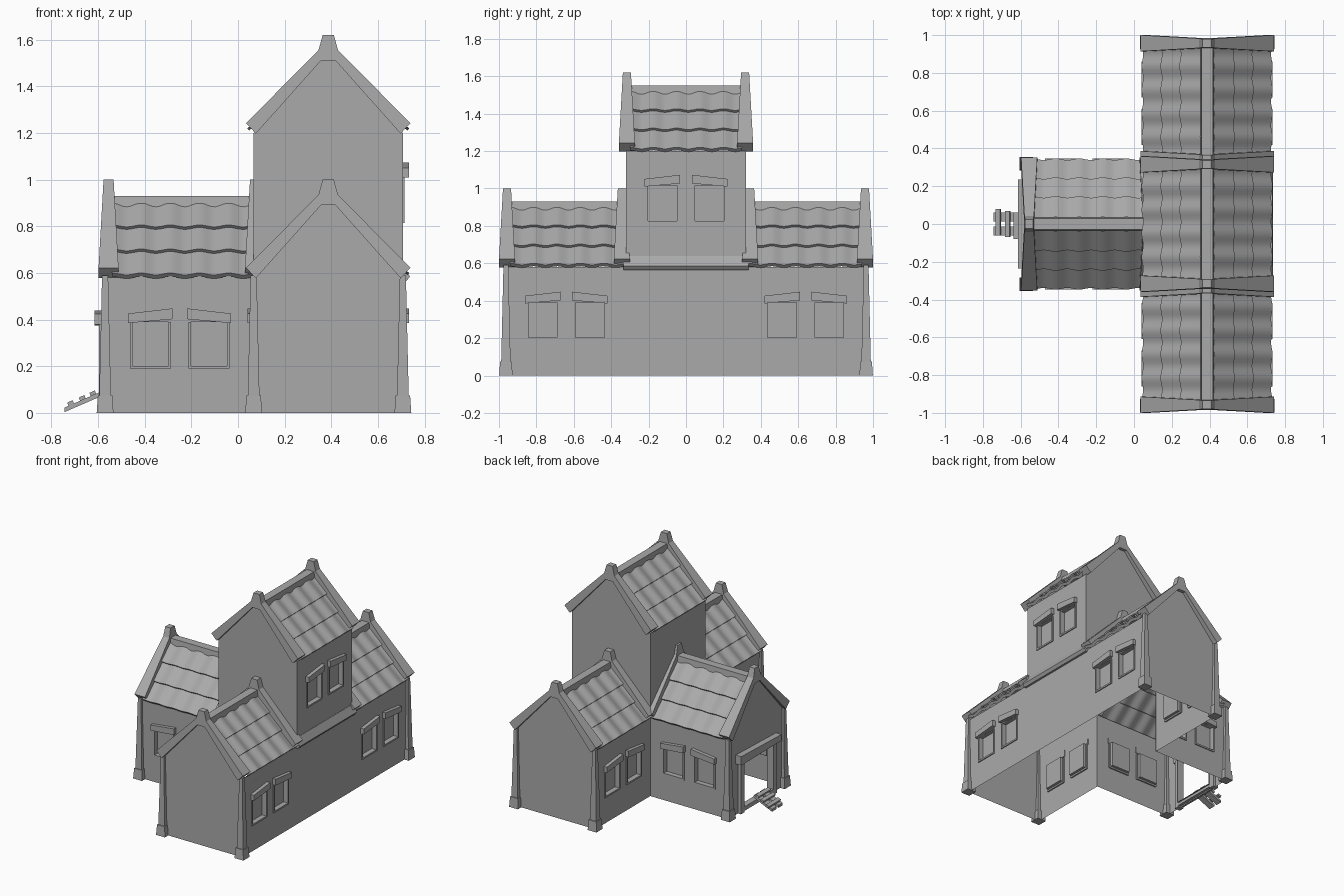
import bpy
import bmesh
from math import cos, pi, radians
from mathutils import Matrix, Vector

cube = bpy.data.objects.get("Cube")
if cube:
    bpy.data.objects.remove(cube, do_unlink=True)

stone = bpy.data.materials.new("plain_grey")
stone.use_nodes = True
GREY = (0.4, 0.4, 0.4, 1)
stone.diffuse_color = GREY
stone.node_tree.nodes["Principled BSDF"].inputs["Base Color"].default_value = GREY

HALF = 0.32      # half width of every block
EAVE = 0.58      # height of a wall
END = 0.96       # gable ends of the long block
LONG_X = 0.387   # ridge of the long block
WING_X = -0.57   # door wall
LIFT = 0.62      # extra height of the tower


def place(x, y, yaw=0, z=0):
    """Local x runs along the part, local -y points outward."""
    return Matrix.Translation((x, y, z)) @ Matrix.Rotation(radians(yaw), 4, "Z")


def finish(name, bm, matrix, fix=True, smooth=False):
    if fix:
        bmesh.ops.recalc_face_normals(bm, faces=bm.faces)
    mesh = bpy.data.meshes.new(name)
    bm.to_mesh(mesh)
    bm.free()
    mesh.materials.append(stone)
    obj = bpy.data.objects.new(name, mesh)
    bpy.context.collection.objects.link(obj)
    obj.matrix_world = matrix
    if smooth:
        bpy.ops.object.select_all(action="DESELECT")
        obj.select_set(True)
        bpy.context.view_layer.objects.active = obj
        bpy.ops.object.shade_smooth_by_angle(angle=radians(35))
    return obj


def prism(name, outline, y0, y1, matrix, taper=None):
    """Extrude an (x, z) outline along y; taper maps z to a thickness factor."""
    bm = bmesh.new()
    mid = (y0 + y1) / 2
    rings = []
    for y in (y0, y1):
        rings.append([bm.verts.new((x, mid + (y - mid) * (taper(z) if taper else 1), z))
                      for x, z in outline])
    for ring in rings:
        bm.faces.new(ring)
    n = len(outline)
    for i in range(n):
        j = (i + 1) % n
        bm.faces.new((rings[0][i], rings[0][j], rings[1][j], rings[1][i]))
    return finish(name, bm, matrix)


def bar(name, x0, x1, y0, y1, z0, z1, matrix):
    return prism(name, [(x0, z0), (x1, z0), (x1, z1), (x0, z1)], y0, y1, matrix)


def wall(name, u0, u1, z0, z1, matrix, holes=(), depth=0.03, pane=True, gable=False):
    """Wall sheet with recessed openings (left, right, bottom, top)."""
    bm = bmesh.new()

    def quad(*points):
        bm.faces.new([bm.verts.new(p) for p in points])

    us = sorted({u0, u1, *[u for h in holes for u in h[:2]]})
    zs = sorted({z0, z1, *[z for h in holes for z in h[2:]]})
    for a, b in zip(us, us[1:]):
        for c, d in zip(zs, zs[1:]):
            if (a, b, c, d) not in holes:
                quad((a, 0, c), (b, 0, c), (b, 0, d), (a, 0, d))
    for a, b, c, d in holes:
        rim = [(a, c), (b, c), (b, d), (a, d)]
        for (p, q), (r, s) in zip(rim, rim[1:] + rim[:1]):
            quad((p, 0, q), (r, 0, s), (r, depth, s), (p, depth, q))
        if pane:
            quad(*[(p, depth, q) for p, q in rim])
    if gable:
        quad((u0, 0, z1), (u1, 0, z1), (0.03, 0, z1 + 0.32), (-0.03, 0, z1 + 0.32))
    bmesh.ops.remove_doubles(bm, verts=bm.verts, dist=0.0001)
    finish(name, bm, matrix, fix=False)


def windowed_wall(name, u0, u1, z0, z1, matrix, centres):
    """Wall with pairs of framed windows below tilted lintels."""
    sill = z0 + 0.19 if z0 == 0 else z0 + 0.235
    top = sill + 0.2
    holes = []
    for centre in centres:
        for side in (-1, 1):
            c = centre + side * 0.126
            a, b = c - 0.077, c + 0.077
            holes.append((a, b, sill + 0.012, top))
            for x in (a - 0.011, b):
                bar(name + "_window_jamb", x, x + 0.011, -0.007, 0.01, sill, top, matrix)
            bar(name + "_window_sill", a, b, -0.007, 0.01, sill, sill + 0.012, matrix)
            inner, outer = c - side * 0.095, c + side * 0.095
            prism(name + "_window_lintel",
                  [(outer, top - 0.005), (inner, top + 0.012), (inner, top + 0.058),
                   (outer, top + 0.036)], -0.026, 0.005, matrix)
    wall(name, u0, u1, z0, z1, matrix, holes)


def tile_slope(name, y0, y1, side, matrix):
    """Three overlapping courses of wavy tiles on one slope."""
    bm = bmesh.new()
    foot, head = Vector((side * 0.33, 0, 0.583)), Vector((side * 0.03, 0, 0.892))
    normal = Vector((side, 0, 1)).normalized()
    profile = [(0, -0.004)]
    for k in range(3):
        profile += [(k / 3, 0.018), ((k + 1) / 3, 0.003)]
    steps = max(8, round((y1 - y0) / 0.016))
    rows = []
    for t, lift in profile:
        row = []
        for i in range(steps + 1):
            y = y0 + (y1 - y0) * i / steps
            wave = 0.006 * cos(2 * pi * (y - y0) / 0.125)
            point = foot.lerp(head, t) + normal * (lift + wave)
            row.append(bm.verts.new((point.x, y, point.z)))
        rows.append(row)
    for low, high in zip(rows, rows[1:]):
        for i in range(steps):
            face = [low[i], low[i + 1], high[i + 1], high[i]]
            bm.faces.new(face if side > 0 else face[::-1])
    finish(name, bm, matrix, fix=False, smooth=True)


def roof(name, y0, y1, matrix):
    for side, label in ((-1, "a"), (1, "b")):
        tile_slope(f"{name}_tiles_{label}", y0, y1, side, matrix)
    prism(name + "_ridge_cap", [(-0.036, 0.88), (-0.03, 0.93), (0.03, 0.93), (0.036, 0.88)],
          y0, y1, matrix)


def gable_coping(name, y, matrix):
    """Sloping coping with a peak block, thinner toward the top."""
    right = [(0.31, 0.578), (0.353, 0.622), (0.042, 0.935), (0.024, 1.0)]
    left = [(-x, z) for x, z in reversed(right)]
    inner = [(-0.03, 0.892), (0.03, 0.892)]
    prism(name, right + left + inner, y - 0.043, y + 0.043, matrix,
          lambda z: 1 - 0.5 * max(0, (z - 0.62) / 0.38))


def pillar(name, x, y):
    bm = bmesh.new()
    for z0, z1, r0, r1 in ((0, 0.075, 0.036, 0.031), (0.075, 0.59, 0.025, 0.013)):
        bmesh.ops.create_cone(bm, cap_ends=True, segments=4, radius1=r0 * 2 ** 0.5,
                              radius2=r1 * 2 ** 0.5, depth=z1 - z0,
                              matrix=Matrix.Translation((0, 0, (z0 + z1) / 2))
                              @ Matrix.Rotation(pi / 4, 4, "Z"))
    finish(name, bm, place(x, y))


# Long block and wing walls
right_side = place(LONG_X + HALF, 0, 90)
left_side = place(LONG_X - HALF, 0, -90)
windowed_wall("long_right_wall", -END, END, 0, EAVE, right_side, (-0.64, 0.64))
for s, end, yaw in ((-1, "front", 0), (1, "back", 180)):
    wall(f"long_{end}_gable", -HALF, HALF, 0, EAVE, place(LONG_X, s * END, yaw), gable=True)
    u0, u1 = sorted((-s * HALF, -s * END))
    windowed_wall(f"long_{end}_left_wall", u0, u1, 0, EAVE, left_side, (-s * 0.64,))
    windowed_wall(f"wing_{end}_wall", -HALF, HALF, 0, EAVE, place(-0.25, s * HALF, yaw), (0,))
    # Tower gable walls
    wall(f"tower_{end}_gable", -HALF, HALF, EAVE, EAVE + LIFT,
         place(LONG_X, s * HALF, yaw), gable=True)
    # Corner pillars
    for x, label in ((LONG_X - HALF, "left"), (LONG_X + HALF, "right")):
        pillar(f"long_{end}_{label}_pillar", x, s * 0.963)
    pillar(f"wing_{end}_pillar", WING_X, s * HALF)

# Tower side walls and ledge
windowed_wall("tower_right_wall", -HALF, HALF, EAVE, EAVE + LIFT, right_side, (0,))
wall("tower_left_wall", -HALF, HALF, EAVE, EAVE + LIFT, left_side)
prism("tower_ledge", [(0.3, 0.565), (0.335, 0.565), (0.35, 0.585), (0.322, 0.64), (0.3, 0.64)],
      -0.335, 0.335, place(LONG_X, 0))

# Door wall with frame
door_side = place(WING_X, 0, -90)
wall("door_wall", -HALF, HALF, 0, EAVE, door_side, [(-0.17, 0.17, 0.03, 0.38)],
     pane=False, gable=True)
for s in (-1, 1):
    bar("door_post", s * 0.19 - 0.02, s * 0.19 + 0.02, -0.025, 0.02, 0, 0.385, door_side)
prism("door_lintel", [(-0.235, 0.375), (0.235, 0.38), (0.235, 0.425), (-0.235, 0.44)],
      -0.045, 0.01, door_side)
bar("door_sill", -0.17, 0.17, -0.025, 0.02, 0.01, 0.04, door_side)

# Plank ramp to the door
for s in (-1, 1):
    prism("ramp_board", [(-0.745, 0.003), (-0.59, 0.07), (-0.597, 0.087), (-0.745, 0.022)],
          s * 0.037 - 0.025, s * 0.037 + 0.025, place(0, 0))
for x, shift in ((-0.715, 0.01), (-0.665, 0), (-0.62, -0.01)):
    z = 0.022 + (x + 0.745) * 0.44
    prism("ramp_slat", [(x - 0.012, z - 0.006), (x + 0.012, z + 0.004),
                        (x + 0.006, z + 0.019), (x - 0.017, z + 0.009)],
          shift - 0.07, shift + 0.07, place(0, 0))

# Roofs and gable copings
low, high = place(LONG_X, 0), place(LONG_X, 0, 0, LIFT)
wing = place(0, 0, -90)   # local y runs along world x
for s, end in ((-1, "front"), (1, "back")):
    y0, y1 = sorted((s * 0.335, s * 0.94))
    roof(f"long_{end}_roof", y0, y1, low)
    gable_coping(f"long_{end}_coping", s * 0.957, low)
    gable_coping(f"long_{end}_inner_coping", s * 0.343, low)
    gable_coping(f"tower_{end}_coping", s * 0.316, high)
roof("tower_roof", -0.3, 0.3, high)
roof("wing_roof", -0.54, 0.06, wing)
gable_coping("wing_coping", -0.555, wing)
gable_coping("wing_inner_coping", 0.073, wing)
